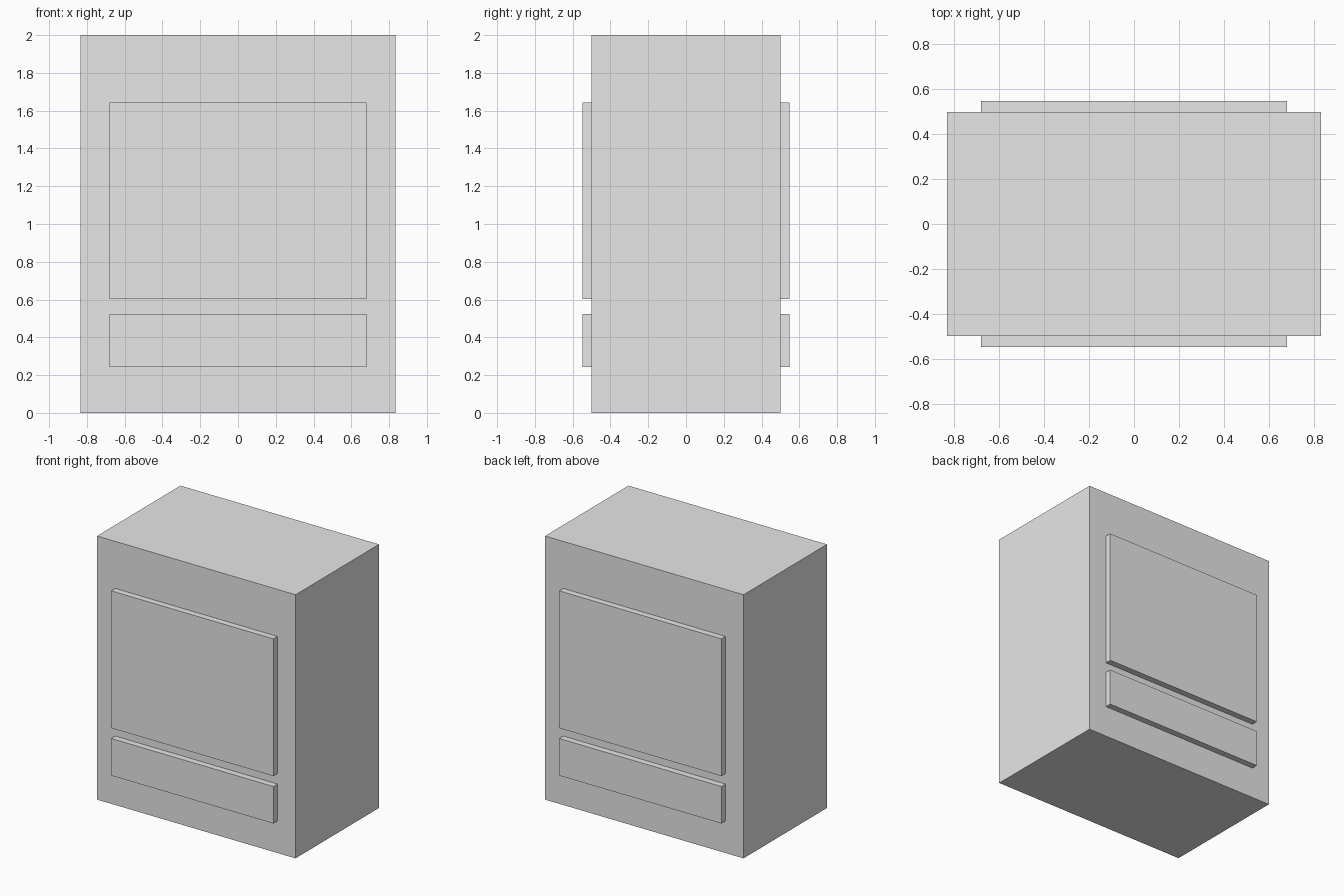
import bpy

cube = bpy.data.objects.get("Cube")
if cube:
    bpy.data.objects.remove(cube, do_unlink=True)

# Single plain grey for the whole cabinet
grey = bpy.data.materials.new("light_grey")
grey.use_nodes = True
colour = (0.8, 0.8, 0.8, 1.0)
grey.diffuse_color = colour
grey.node_tree.nodes["Principled BSDF"].inputs["Base Color"].default_value = colour


def box(name, width, y0, y1, z0, z1):
    """Flat-faced box centred on x = 0."""
    bpy.ops.mesh.primitive_cube_add(size=1, location=(0, (y0 + y1) / 2, (z0 + z1) / 2))
    obj = bpy.context.object
    obj.name = name
    obj.scale = (width, y1 - y0, z1 - z0)
    bpy.ops.object.transform_apply(location=False, rotation=False, scale=True)
    obj.data.materials.append(grey)
    return obj


HALF_DEPTH = 0.5
PANEL_OUT = 0.548
PANEL_WIDTH = 1.362

# Main body
box("cabinet_body", 1.666, -HALF_DEPTH, HALF_DEPTH, 0, 2)

# Raised panels, the same on front and back
for part, z0, z1 in (("upper_panel", 0.602, 1.643), ("lower_panel", 0.242, 0.523)):
    box("front_" + part, PANEL_WIDTH, -PANEL_OUT, -HALF_DEPTH, z0, z1)
    box("back_" + part, PANEL_WIDTH, HALF_DEPTH, PANEL_OUT, z0, z1)
